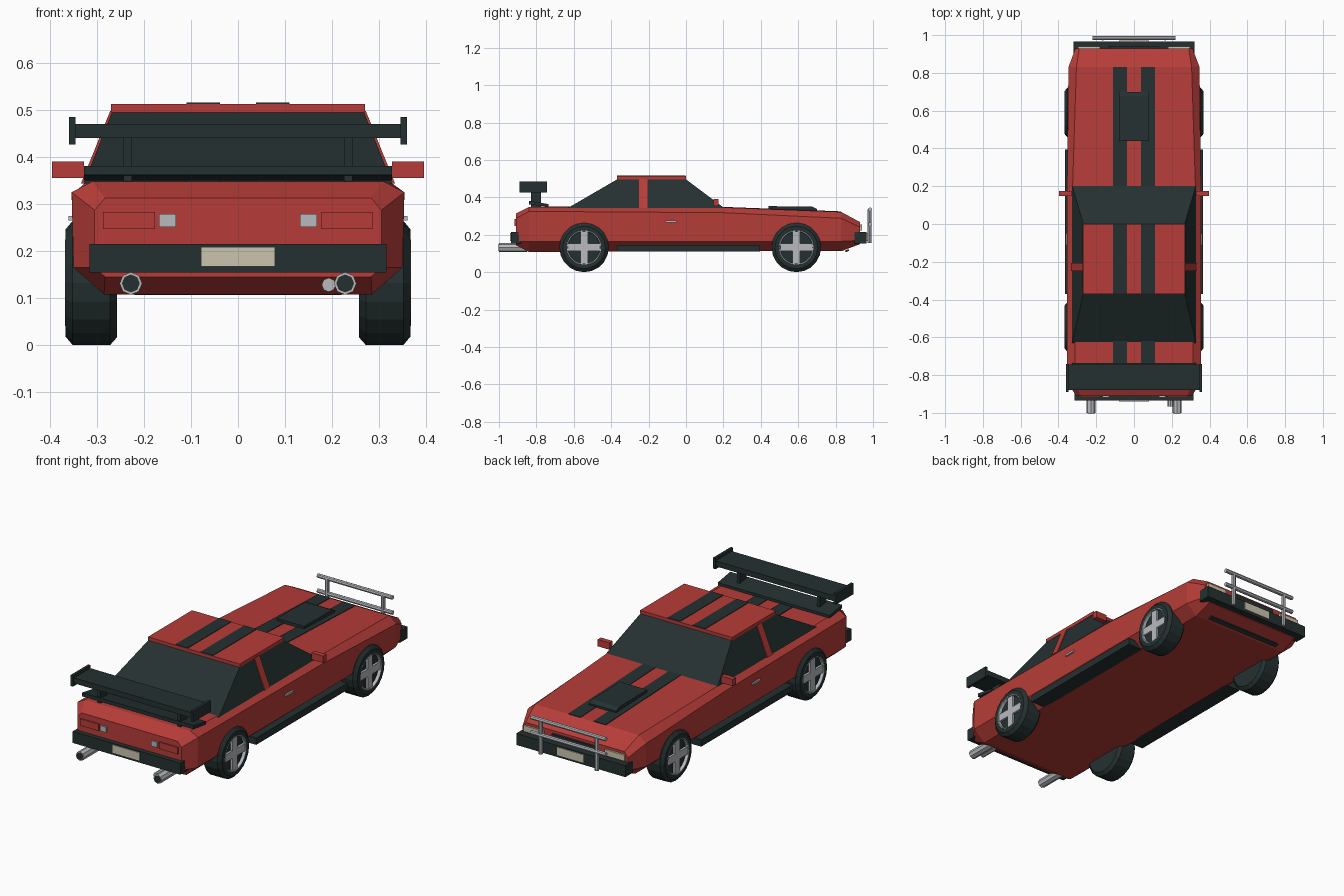
import bpy, bmesh, math
from mathutils import Matrix, Vector

if "Cube" in bpy.data.objects:
    bpy.data.objects.remove(bpy.data.objects["Cube"])


def material(name, rgb):
    m = bpy.data.materials.new(name)
    m.diffuse_color = (*rgb, 1)
    m.use_nodes = True
    m.node_tree.nodes["Principled BSDF"].inputs["Base Color"].default_value = m.diffuse_color
    return m


RED = material("red paint", (0.47, 0.046, 0.040))
DARK = material("dark trim", (0.018, 0.030, 0.030))
CHROME = material("chrome", (0.48, 0.49, 0.52))
CREAM = material("cream", (0.60, 0.56, 0.43))


def finish(name, bm, mat):
    bmesh.ops.recalc_face_normals(bm, faces=bm.faces)
    me = bpy.data.meshes.new(name)
    bm.to_mesh(me)
    bm.free()
    me.materials.append(mat)
    ob = bpy.data.objects.new(name, me)
    bpy.context.collection.objects.link(ob)
    return ob


def loft(name, rings, mat):
    """Skin a list of closed point rings and cap both ends."""
    bm = bmesh.new()
    vs = [[bm.verts.new(p) for p in r] for r in rings]
    n = len(rings[0])
    for a, b in zip(vs, vs[1:]):
        for i in range(n):
            j = (i + 1) % n
            bm.faces.new((a[i], a[j], b[j], b[i]))
    bm.faces.new(vs[0])
    bm.faces.new(vs[-1])
    return finish(name, bm, mat)


def slab(name, x0, x1, profile, mat):
    """Extrude a (y, z) profile from x0 to x1."""
    return loft(name, [[(x, y, z) for y, z in profile] for x in (x0, x1)], mat)


def box(name, x0, x1, y0, y1, z0, z1, mat):
    return slab(name, x0, x1, [(y0, z0), (y1, z0), (y1, z1), (y0, z1)], mat)


def rod(name, p, q, r, mat, sides=8):
    p, q = Vector(p), Vector(q)
    d = q - p
    bm = bmesh.new()
    rot = d.to_track_quat('Z', 'Y').to_matrix().to_4x4()
    bmesh.ops.create_cone(bm, cap_ends=True, segments=sides, radius1=r, radius2=r,
                          depth=d.length, matrix=Matrix.Translation((p + q) / 2) @ rot)
    return finish(name, bm, mat)


def hood_z(y):
    return 0.346 - (y - 0.2) * 0.038


# Body shell: half sections mirrored across x and lofted from tail to nose
sections = [
    (-0.91, [(.283, .145), (.305, .165), (.305, .287), (.283, .313)]),
    (-0.84, [(.285, .108), (.350, .165), (.354, .325), (.310, .348)]),
    (0.20, [(.285, .112), (.350, .165), (.354, .318), (.325, .346)]),
    (0.83, [(.285, .112), (.345, .165), (.347, .288), (.305, .322)]),
    (0.93, [(.280, .150), (.310, .170), (.310, .240), (.290, .268)]),
]
loft("body", [[(x, y, z) for x, z in h] + [(-x, y, z) for x, z in reversed(h)]
              for y, h in sections], RED)


# Glass cabin and roof
def rect(hx, y0, y1, z):
    return [(-hx, y0, z), (hx, y0, z), (hx, y1, z), (-hx, y1, z)]


loft("cabin_glass", [rect(.328, -.63, .203, .344), rect(.267, -.365, -.003, .498)], DARK)
box("roof", -.27, .27, -.37, 0, .495, .513, RED)

# Stripes on the hood, roof and rear deck; hood scoop
for s, side in ((-1, "left"), (1, "right")):
    a, b = s * .038, s * .11
    slab("hood_stripe_" + side, a, b,
         [(.2, .340), (.83, .316), (.83, hood_z(.83) + .003), (.2, .349)], DARK)
    box("roof_stripe_" + side, a, b, -.368, -.002, .510, .516, DARK)
    box("deck_stripe_" + side, a, b, -.80, -.62, .345, .351, DARK)
slab("hood_scoop", -.08, .08,
     [(.44, .32), (.70, .32), (.70, .338), (.675, .350), (.44, .353)], DARK)

# Side details, mirrored
for s, side in ((-1, "left"), (1, "right")):
    loft("door_pillar_" + side,
         [[(s * x, y, z) for x, y in ((.26, -.25), (.26, -.207), (o, -.207), (o, -.25))]
          for z, o in ((.344, .334), (.498, .272))], RED)
    box("mirror_" + side, s * .328, s * .396, .148, .175, .355, .391, RED)
    box("door_handle_" + side, s * .34, s * .361, -.11, -.05, .265, .275, CHROME)
    box("side_skirt_" + side, s * .28, s * .366, -.37, .395, .110, .146, DARK)

    # Rear lights
    box("tail_light_" + side, s * .177, s * .287, -.916, -.90, .247, .283, RED)
    box("reverse_light_" + side, s * .132, s * .168, -.918, -.90, .251, .279, CHROME)

    # Headlights
    box("headlight_" + side, s * .18, s * .297, .90, .940, .222, .254, CREAM)

    # Spoiler supports and end plates
    box("spoiler_support_" + side, s * .226, s * .244, -.83, -.775, .345, .45, DARK)
    box("spoiler_end_plate_" + side, s * .346, s * .36, -.89, -.742, .427, .485, DARK)

    # Exhaust with dark bore
    rod("exhaust_" + side, (s * .228, -1.0, .131), (s * .228, -.85, .131), .024, CHROME)
    rod("exhaust_bore_" + side, (s * .228, -1.002, .131), (s * .228, -.99, .131), .019, DARK)

    # Bull bar uprights
    rod("bull_bar_upright_" + side, (s * .165, .982, .155), (s * .165, .982, .335), .011, CHROME)

rod("small_exhaust", (.193, -.965, .128), (.193, -.85, .128), .015, CHROME)

# Spoiler base and wing
slab("spoiler_base", -.328, .328,
     [(-.84, .362), (-.735, .350), (-.735, .364), (-.84, .381)], DARK)
box("spoiler_wing", -.35, .35, -.88, -.745, .441, .470, DARK)

# Bumpers, number plates, grille and lower lip
box("rear_bumper", -.316, .316, -.935, -.88, .154, .215, DARK)
box("front_bumper", -.32, .32, .90, .966, .154, .215, DARK)
box("rear_plate", -.079, .079, -.940, -.93, .167, .209, CREAM)
box("front_plate", -.079, .079, .96, .971, .167, .209, CREAM)
box("grille", -.13, .13, .91, .942, .222, .254, DARK)
slab("front_lip", -.22, .22, [(.85, .115), (.868, .123), (.872, .114), (.853, .106)], DARK)

# Bull bar rails
for name, z in (("top", .335), ("middle", .255)):
    rod("bull_bar_rail_" + name, (-.22, .984, z), (.22, .984, z), .011, CHROME)

# Wheels: lathed tyre with recessed hub, rim ring and cross spokes
TYRE = [(.257, .115), (.272, .132), (.352, .132), (.367, .114), (.367, .092), (.352, .086)]
RIM = [(.350, .086), (.350, .092), (.3685, .092), (.3685, .088)]
SEG = 20
WZ = .132


def lathe_ring(s, x, r, y):
    return [(s * x, y + r * math.sin(t), WZ - r * math.cos(t))
            for t in (2 * math.pi * i / SEG for i in range(SEG))]


for s, side in ((-1, "left"), (1, "right")):
    for y, end in ((-.545, "rear"), (.59, "front")):
        tag = end + "_" + side
        loft("tyre_" + tag, [lathe_ring(s, x, r, y) for x, r in TYRE], DARK)
        bm = bmesh.new()
        rings = [[bm.verts.new(p) for p in lathe_ring(s, x, r, y)] for x, r in RIM]
        for k in range(len(rings)):
            a, b = rings[k], rings[(k + 1) % len(rings)]
            for i in range(SEG):
                j = (i + 1) % SEG
                bm.faces.new((a[i], a[j], b[j], b[i]))
        finish("rim_" + tag, bm, CHROME)
        box("spoke_upright_" + tag, s * .34, s * .364, y - .02, y + .02, WZ - .086, WZ + .086, CHROME)
        box("spoke_level_" + tag, s * .34, s * .3635, y - .086, y + .086, WZ - .02, WZ + .02, CHROME)
